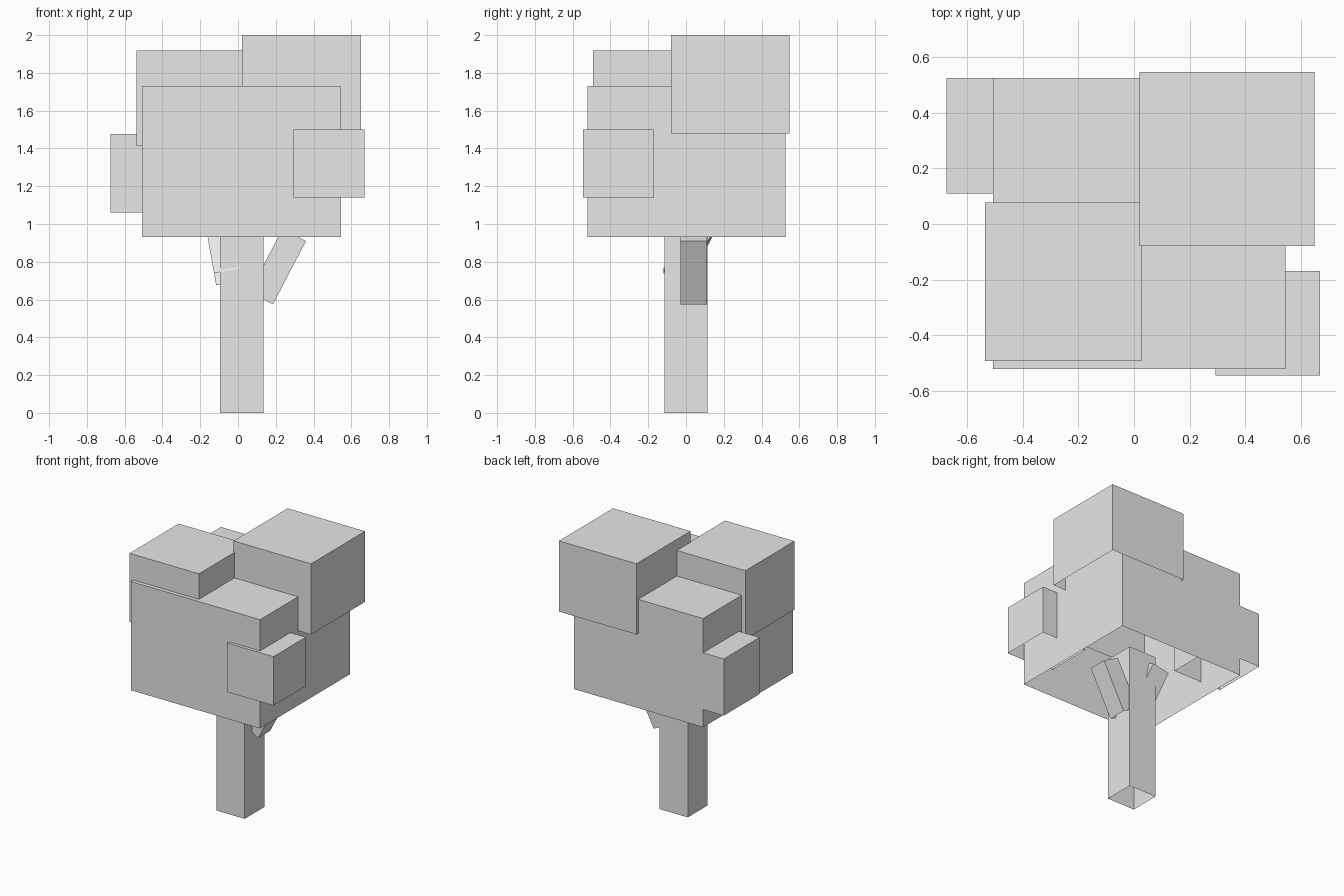
import bpy, bmesh, math
from mathutils import Matrix, Vector

if "Cube" in bpy.data.objects:
    bpy.data.objects.remove(bpy.data.objects["Cube"])

grey = bpy.data.materials.new("plain_grey")
grey.diffuse_color = (0.8, 0.8, 0.8, 1)
grey.use_nodes = True
grey.node_tree.nodes["Principled BSDF"].inputs["Base Color"].default_value = grey.diffuse_color


def open_box(name, size, matrix):
    """Box with its underside left open, placed by a matrix."""
    bm = bmesh.new()
    bmesh.ops.create_cube(bm, size=1)
    bm.normal_update()
    under = [f for f in bm.faces if f.normal.z < -0.5]
    bmesh.ops.delete(bm, geom=under, context='FACES_ONLY')
    bmesh.ops.transform(bm, matrix=matrix @ Matrix.Diagonal((*size, 1)), verts=bm.verts)
    mesh = bpy.data.meshes.new(name)
    bm.to_mesh(mesh)
    bm.free()
    mesh.materials.append(grey)
    obj = bpy.data.objects.new(name, mesh)
    bpy.context.collection.objects.link(obj)
    return obj


def block(name, low, high):
    """Upright open box between two corners."""
    low, high = Vector(low), Vector(high)
    open_box(name, high - low, Matrix.Translation((low + high) / 2))


# Trunk
block("trunk", (-0.095, -0.115, 0), (0.135, 0.115, 1.10))

# Foliage blocks
block("foliage_main", (-0.507, -0.522, 0.93), (0.545, 0.526, 1.73))
block("foliage_top_right", (0.02, -0.08, 1.48), (0.65, 0.548, 2.0))
block("foliage_top_left", (-0.537, -0.493, 1.413), (0.027, 0.077, 1.918))
block("foliage_small_right", (0.293, -0.545, 1.14), (0.67, -0.17, 1.50))
block("foliage_small_left", (-0.675, 0.11, 1.06), (-0.27, 0.525, 1.477))

# Branch leaning right
lean = math.radians(27.6)
open_box("branch_right", (0.14, 0.14, 0.378),
         Matrix.Translation((0.2105, 0.04, 0.775)) @ Matrix.Rotation(lean, 4, 'Y'))

# Branch leaning back and slightly left, placed by its lower front left corner
turn = Matrix.Rotation(math.radians(-10), 4, 'Y') @ Matrix.Rotation(-lean, 4, 'X')
size = Vector((0.14, 0.14, 0.35))
centre = Vector((-0.127, -0.12, 0.74)) + turn.to_3x3() @ (size / 2)
open_box("branch_back", size, Matrix.Translation(centre) @ turn)
